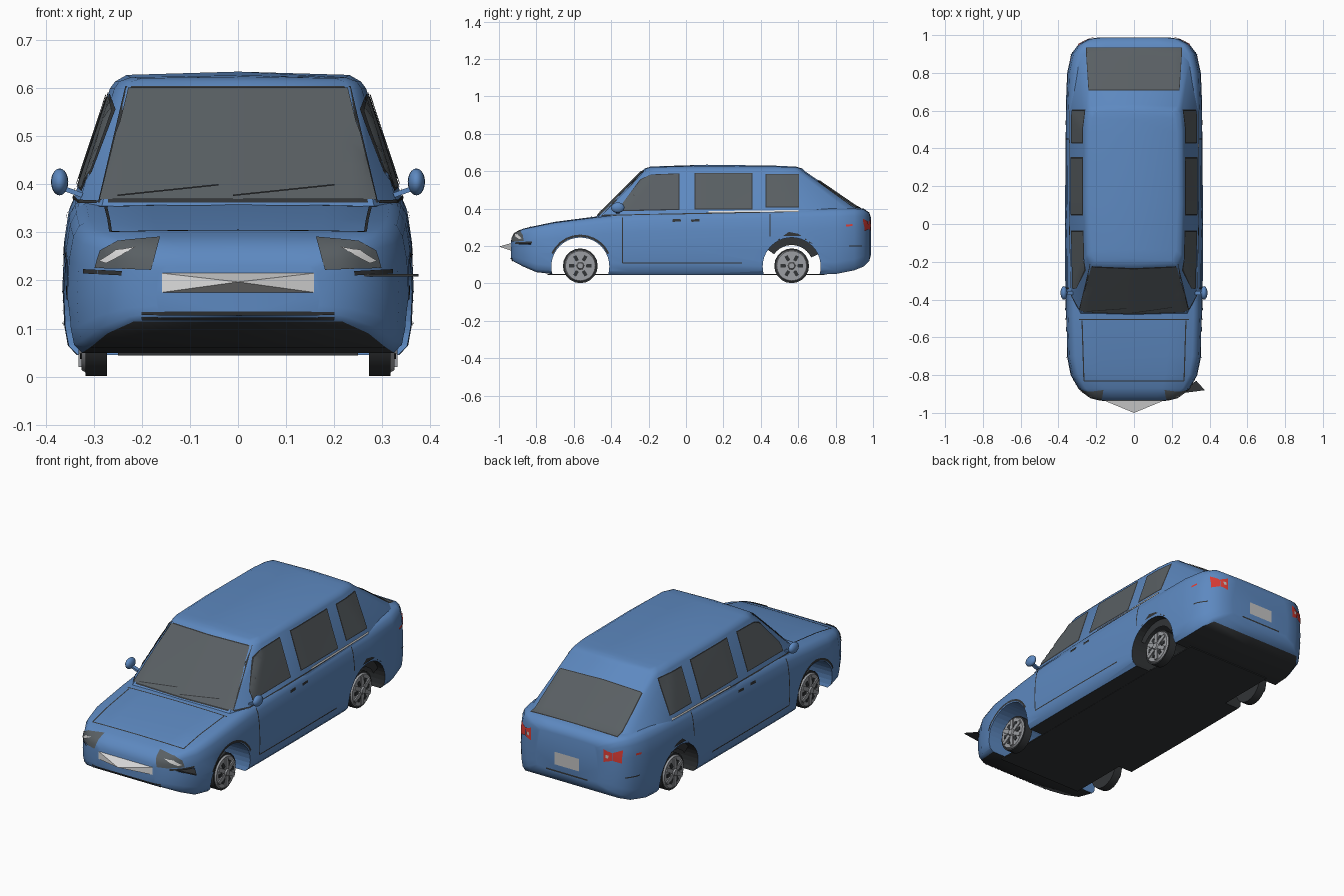
import bpy, bmesh, math
from mathutils import Vector, Matrix
from mathutils.bvhtree import BVHTree

if "Cube" in bpy.data.objects:
    bpy.data.objects.remove(bpy.data.objects["Cube"])


def material(name, r, g, b):
    m = bpy.data.materials.new(name)
    m.use_nodes = True
    m.diffuse_color = (r, g, b, 1)
    m.node_tree.nodes["Principled BSDF"].inputs["Base Color"].default_value = (r, g, b, 1)
    return m


BLUE = material("blue paint", .11, .25, .53)
GLASS = material("grey glass", .10, .115, .125)
BLACK = material("black trim", .032, .035, .038)
PALE = material("pale grey", .74, .74, .74)
PLATE = material("number plate grey", .55, .55, .55)
METAL = material("wheel metal", .33, .34, .36)
RED = material("red lamp", .72, .045, .035)


def finish(name, bm, *mats, smooth=True):
    me = bpy.data.meshes.new(name)
    bm.to_mesh(me)
    bm.free()
    ob = bpy.data.objects.new(name, me)
    bpy.context.collection.objects.link(ob)
    for m in mats:
        me.materials.append(m)
    if smooth:
        bpy.ops.object.select_all(action='DESELECT')
        ob.select_set(True)
        bpy.context.view_layer.objects.active = ob
        bpy.ops.object.shade_smooth_by_angle(angle=math.radians(45))
    return ob


def loft(rows, caps):
    """Skin half sections, mirrored across x, into one surface."""
    bm = bmesh.new()
    rings = []
    for half in rows:
        full = half + [(-x, y, z) for x, y, z in half[-2:0:-1]]
        rings.append([bm.verts.new(p) for p in full])
    n = len(rings[0])
    for a, b in zip(rings, rings[1:]):
        for i in range(n):
            bm.faces.new((a[i], a[(i + 1) % n], b[(i + 1) % n], b[i]))
    if caps:
        bm.faces.new(rings[0])
        bm.faces.new(rings[-1])
    bmesh.ops.remove_doubles(bm, verts=bm.verts, dist=1e-4)
    bmesh.ops.recalc_face_normals(bm, faces=bm.faces)
    return bm


# Lower body: stations of (y, half width, underside, shoulder height)
stations = [(-.935, .17, .13, .23), (-.918, .235, .115, .265), (-.87, .295, .09, .29),
            (-.80, .335, .06, .305), (-.70, .355, .048, .325), (-.48, .362, .045, .353),
            (-.3, .364, .045, .372), (0, .365, .045, .385), (.6, .362, .045, .395), (.8, .354, .05, .40),
            (.9, .332, .07, .40), (.95, .295, .09, .395), (.98, .24, .12, .375),
            (.988, .18, .15, .35)]
section = [(0, 0), (.92, 0), (.97, .06), (.99, .18), (1, .42), (.99, .7),
           (.965, .88), (.93, .96), (.87, 1), (.5, 1.01), (0, 1.015)]
body = finish("lower_body", loft(
    [[(w * u, y, zb + (zt - zb) * v) for u, v in section] for y, w, zb, zt in stations], True),
    BLUE, BLACK)

# Wheel arches
AXLES, ARCH_R, ARCH_Z = (-.565, .565), .155, .09
for y in AXLES:
    bm = bmesh.new()
    bmesh.ops.create_cone(bm, cap_ends=True, segments=40, radius1=ARCH_R, radius2=ARCH_R, depth=1,
                          matrix=Matrix.Translation((0, y, ARCH_Z)) @ Matrix.Rotation(math.pi / 2, 4, 'Y'))
    cutter = finish("arch_cutter", bm, smooth=False)
    cutter.hide_render = True
    mod = body.modifiers.new("arch", 'BOOLEAN')
    mod.operation, mod.solver, mod.object = 'DIFFERENCE', 'EXACT', cutter
    bpy.context.view_layer.objects.active = body
    bpy.ops.object.modifier_apply(modifier=mod.name)
    bpy.data.objects.remove(cutter)


def in_arch(p, y):
    return math.hypot(p.center.y - y, p.center.z - ARCH_Z) < ARCH_R + .002 and abs(p.normal.x) < .3


# Dark underside and rear wells, blue front wells
for p in body.data.polygons:
    dark = in_arch(p, AXLES[1]) or (p.normal.z < -.8 and not in_arch(p, AXLES[0]))
    p.material_index = int(dark)

# Cabin: outlines at the belt, window tops, and roof edge
belt = [(0, -.492), (.285, -.482), (.335, -.39), (.345, .1), (.34, .6), (.295, .88), (.24, .935), (0, .95)]
head = [(0, -.235), (.23, -.225), (.257, -.17), (.266, .1), (.263, .5), (.252, .59), (.232, .625), (0, .635)]
cabin = finish("cabin", loft([
    [(x, y, .345 + .027 * (y + .5)) for x, y in belt],
    [(x, y, .60) for x, y in head],
    [(x * .96, y * .97 + .006, .614) for x, y in head],
    [(x * .87, y * .92 + .016, .628 - .04 * (y - .2) ** 2) for x, y in head],
    [(0, y * .90 + .02, .635 - .06 * (y - .2) ** 2) for x, y in head]], False), BLUE)

# Surface used to lay plates on the bodywork
shell = bmesh.new()
shell.from_mesh(body.data)
shell.from_mesh(cabin.data)
TREE = BVHTree.FromBMesh(shell)


def plate(name, pts, axis, sign, mat, lift=.004):
    """Lay a flat outline on the bodywork, seen along the given axis."""
    others = [i for i in range(3) if i != axis]

    def place(a, b):
        v = Vector((0, 0, 0))
        v[others[0]], v[others[1]], v[axis] = a, b, 2 * sign
        return v
    bm = bmesh.new()
    bm.faces.new([bm.verts.new(place(a, b)) for a, b in pts])
    for k, o in enumerate(others):
        lo, hi = min(p[k] for p in pts), max(p[k] for p in pts)
        no = Vector([float(i == o) for i in range(3)])
        steps = int((hi - lo) / .025) + 1
        for s in range(1, steps):
            bmesh.ops.bisect_plane(bm, geom=bm.verts[:] + bm.edges[:] + bm.faces[:],
                                   plane_co=no * (lo + (hi - lo) * s / steps), plane_no=no)
    ray = Vector([-sign * float(i == axis) for i in range(3)])
    for v in bm.verts[:]:
        hit, normal, _, _ = TREE.ray_cast(v.co, ray)
        if hit is None:
            bm.verts.remove(v)
        else:
            v.co = hit + normal * lift
    bm.normal_update()
    for f in bm.faces:
        if f.normal.dot(ray) > 0:
            f.normal_flip()
    return finish(name, bm, mat)


def box(a0, a1, b0, b1):
    return [(a0, b0), (a1, b0), (a1, b1), (a0, b1)]


def stroke(name, p, q, axis, sign, width=.006, mat=BLACK, lift=.003):
    p, q = Vector(p), Vector(q)
    n = (q - p).orthogonal().normalized() * width / 2
    plate(name, [tuple(p + n), tuple(q + n), tuple(q - n), tuple(p - n)], axis, sign, mat, lift)


def grow(pts, d):
    cx, cy = (sum(p[k] for p in pts) / len(pts) for k in (0, 1))
    return [(x + math.copysign(d, x - cx), y + math.copysign(d, y - cy)) for x, y in pts]


def window(name, pts, axis, sign):
    plate(name + "_seal", grow(pts, .005), axis, sign, BLACK, .002)
    plate(name, pts, axis, sign, GLASS, .005)


# Windows
window("windshield", [(-.285, .366), (.285, .366), (.228, .598), (-.228, .598)], 1, -1)
window("rear_window", [(-.25, .93), (-.235, .71), (.235, .71), (.25, .93)], 2, 1)
front_glass = [(-.34, .39), (-.04, .397), (-.04, .583), (-.19, .577), (-.24, .55), (-.335, .43)]
for side, s in (("left", 1), ("right", -1)):
    window(side + "_front_window", front_glass, 0, s)
    window(side + "_middle_window", box(.05, .35, .40, .585), 0, s)
    window(side + "_rear_window", box(.43, .60, .41, .58), 0, s)
    # Door seams, handles and side trim
    stroke(side + "_front_door_seam", (-.34, .11), (-.34, .35), 0, s)
    stroke(side + "_sill_seam", (-.34, .11), (.30, .11), 0, s)
    stroke(side + "_rear_door_seam", (.45, .25), (.45, .37), 0, s)
    stroke(side + "_belt_trim", (-.45, .362), (.60, .384), 0, s)
    stroke(side + "_pale_belt_trim", (.12, .381), (.60, .387), 0, s, .008, PALE, .005)
    stroke(side + "_rear_strip", (.87, .2), (.94, .2), 0, s)
    stroke(side + "_side_marker", (.855, .308), (.89, .312), 0, s, .01, RED)
    for y in (-.05, .05):
        stroke(side + "_door_handle", (y - .022, .335), (y + .022, .337), 0, s, .013)
    # Arch trims: thin lip in front, torn liner behind
    arc = [(AXLES[0] + .165 * math.cos(a), ARCH_Z + .165 * math.sin(a))
           for a in [math.radians(25 + 13 * i) for i in range(11)]]
    for p, q in zip(arc, arc[1:]):
        stroke(side + "_front_arch_lip", p, q, 0, s, .011)
    plate(side + "_rear_arch_trim", [(.45, .205), (.55, .275), (.60, .265), (.68, .21), (.66, .25), (.50, .25)][1:4]
          + [(.565, .246), (.48, .225)], 0, s, BLACK)
    bm = bmesh.new()
    ring = [[bm.verts.new((s * .32, AXLES[1] + r * math.cos(a), ARCH_Z + r * math.sin(a))) for r in (.157, .115)]
            for a in [math.radians(25 + 10 * i) for i in range(13)]]
    for (a, b), (c, d) in zip(ring, ring[1:]):
        bm.faces.new((a, b, d, c) if s < 0 else (a, c, d, b))
    finish(side + "_rear_arch_liner", bm, BLACK)
    # Lamps and bumper marks
    lamp = [(.162, .288), (.18, .222), (.295, .226), (.285, .262), (.25, .28)]
    plate(side + "_headlight", [(s * x, z) for x, z in lamp], 1, -1, GLASS)
    plate(side + "_reflector", [(s * x, z) for x, z in ((.21, .266), (.27, .235), (.285, .24), (.25, .262))],
          1, -1, PALE, .007)
    for inner, outer in ((.21, .25), (.292, .252)):
        plate(side + "_tail_light", [(s * inner, .278), (s * outer, .29), (s * outer, .33), (s * inner, .345)],
              1, 1, RED)
    plate(side + "_tail_lens", [(s * x, z) for x, z in box(.222, .236, .302, .318)], 1, 1, PLATE, .007)
    stroke(side + "_front_strip", (s * .24, .215), (s * .32, .219), 1, -1, .009)
    stroke(side + "_hood_seam", (s * .265, -.83), (s * .275, -.51), 2, 1)

# Hood, wipers, slats and number plate
stroke("hood_front_seam", (-.265, -.83), (.265, -.83), 2, 1)
stroke("cowl_seam", (-.29, -.505), (.29, -.505), 2, 1)
for x in (-.25, -.01):
    plate("wiper", [(x, .370), (x + .21, .392), (x + .21, .395), (x, .373)], 1, -1, BLACK, .008)
for z in (.122, .132):
    stroke("front_air_slat", (-.2, z), (.2, z), 1, -1)
plate("number_plate", box(-.072, .072, .192, .258), 1, 1, PLATE)
stroke("rear_bumper_slot", (-.12, .158), (.12, .158), 1, 1, .008)

# Grille: a shallow pointed panel
bm = bmesh.new()
rim = [bm.verts.new((x, -.925, z)) for x, z in box(-.182, .182, .172, .218)]
tip = bm.verts.new((0, -1, .197))
for i in range(4):
    bm.faces.new((rim[i], rim[(i + 1) % 4], tip))
bm.faces.new(rim[::-1])
bmesh.ops.recalc_face_normals(bm, faces=bm.faces)
finish("grille_panel", bm, PALE, smooth=False)


def slab(name, pts, z, mat):
    bm = bmesh.new()
    f = bm.faces.new([bm.verts.new((x, y, z)) for x, y in pts])
    top = bmesh.ops.extrude_face_region(bm, geom=[f])["geom"]
    bmesh.ops.translate(bm, vec=(0, 0, .006), verts=[v for v in top if isinstance(v, bmesh.types.BMVert)])
    bmesh.ops.recalc_face_normals(bm, faces=bm.faces)
    finish(name, bm, mat, smooth=False)


# Loose corner trim and floor pan
slab("corner_trim", [(.22, -.90), (.375, -.88), (.33, -.83)], .208, BLACK)
slab("floor_pan", box(-.25, .25, -.74, .74), .044, BLACK)


def drum(bm, r0, r1, depth, mat_index, x=0, n=20):
    old = set(bm.faces)
    bmesh.ops.create_cone(bm, cap_ends=True, segments=n, radius1=r0, radius2=r1, depth=depth,
                          matrix=Matrix.Translation((x, 0, 0)) @ Matrix.Rotation(math.pi / 2, 4, 'Y'))
    for f in set(bm.faces) - old:
        f.material_index = mat_index


# Wheels and mirrors
for side, s in (("left", 1), ("right", -1)):
    for end, y in zip(("front", "rear"), AXLES):
        bm = bmesh.new()
        drum(bm, .093, .093, .045, 0)
        drum(bm, .086, .08, .01, 1, x=.026)
        drum(bm, .024, .016, .016, 1, x=.036, n=10)
        for k in range(6):
            for turn, size, mat_index in ((k, (.014, .02, .056), 1), (k + .5, (.007, .018, .03), 0)):
                bar = bmesh.ops.create_cube(bm, size=1, matrix=Matrix.Rotation(turn * math.pi / 3, 4, 'X')
                                            @ Matrix.Translation((.03, 0, .046)) @ Matrix.Diagonal((*size, 1)))
                for f in {f for v in bar["verts"] for f in v.link_faces}:
                    f.material_index = mat_index
        wheel = finish(f"{side}_{end}_wheel", bm, BLACK, METAL)
        wheel.location = (s * .295, y, .094)
        wheel.rotation_euler.z = 0 if s > 0 else math.pi
    bm = bmesh.new()
    bmesh.ops.create_uvsphere(bm, u_segments=16, v_segments=10, radius=1, matrix=Matrix.Translation(
        (s * .371, -.365, .405)) @ Matrix.Diagonal((.018, .036, .028, 1)))
    bmesh.ops.create_cube(bm, size=1, matrix=Matrix.Translation((s * .345, -.365, .385))
                          @ Matrix.Rotation(-s * .35, 4, 'Y') @ Matrix.Diagonal((.045, .02, .01, 1)))
    finish(side + "_mirror", bm, BLUE)
